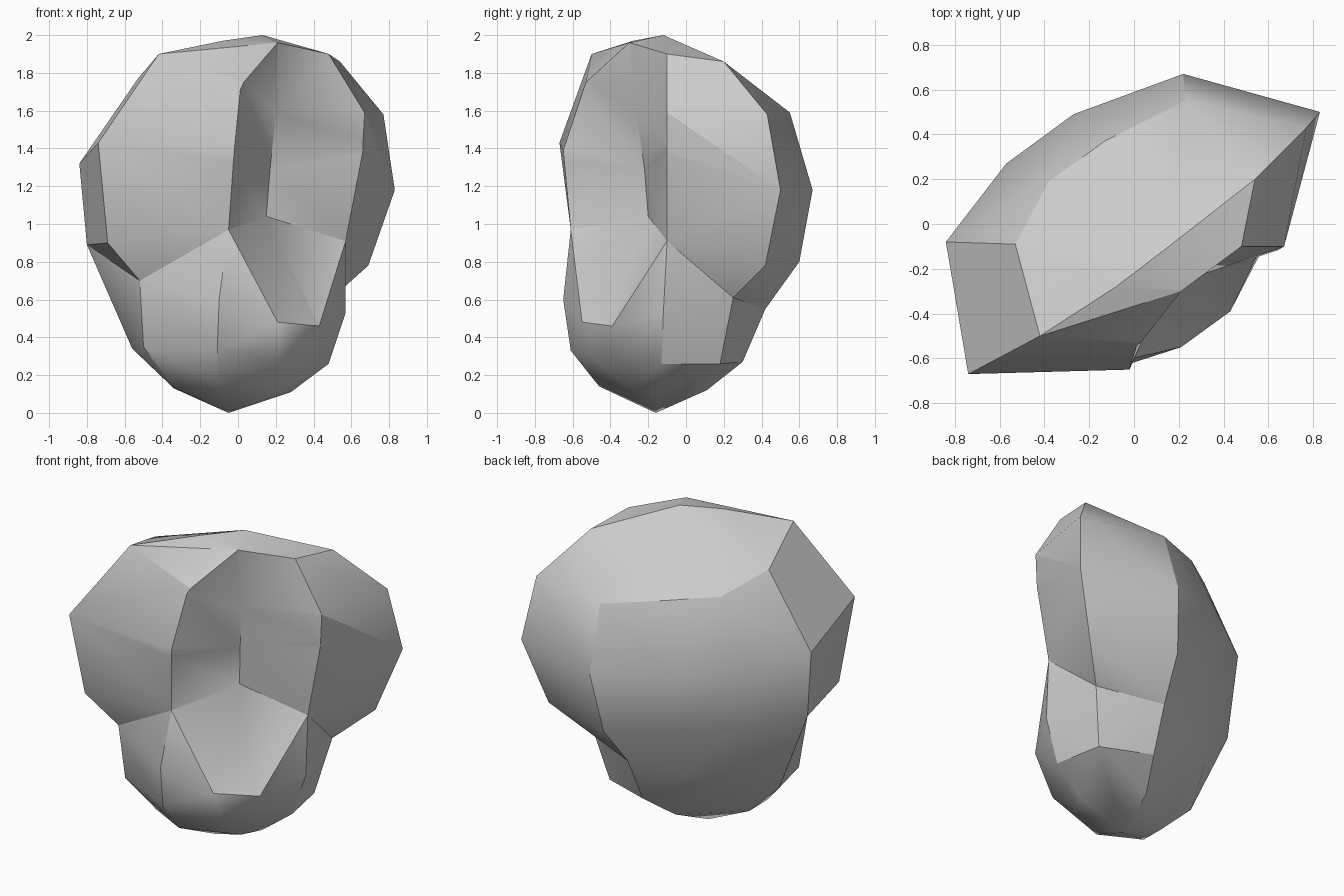
import bpy, bmesh, math
from mathutils import Vector

cube = bpy.data.objects.get("Cube")
if cube:
    bpy.data.objects.remove(cube, do_unlink=True)

grey = bpy.data.materials.new("stone_grey")
grey.use_nodes = True
colour = (0.6, 0.6, 0.6, 1)
grey.diffuse_color = colour
grey.node_tree.nodes["Principled BSDF"].inputs["Base Color"].default_value = colour


def finish(name, bm):
    """Turn a bmesh into a grey object."""
    bmesh.ops.recalc_face_normals(bm, faces=bm.faces)
    mesh = bpy.data.meshes.new(name)
    bm.to_mesh(mesh)
    bm.free()
    mesh.materials.append(grey)
    obj = bpy.data.objects.new(name, mesh)
    bpy.context.collection.objects.link(obj)
    return obj


def hull(name, points):
    """Convex faceted block wrapped around a few corner points."""
    bm = bmesh.new()
    for p in points:
        bm.verts.new(p)
    result = bmesh.ops.convex_hull(bm, input=bm.verts)
    spare = [g for g in result["geom_interior"] if isinstance(g, bmesh.types.BMVert)]
    bmesh.ops.delete(bm, geom=spare, context="VERTS")
    return finish(name, bm)


def flared_hollow(name, valley, rim, outer):
    """Closed cutter: walls from a valley line through the rim, capped outside."""
    bm = bmesh.new()
    deep = [bm.verts.new(v) for v in valley]
    cap = bm.verts.new(outer)
    # each rim corner springs from the valley point nearest in height
    roots = [min(deep, key=lambda v: abs(v.co.z - p[2])) for p in rim]
    ring = [bm.verts.new(r.co + (Vector(p) - r.co) * 1.3)
            for p, r in zip(rim, roots)]
    for i in range(len(ring)):
        p, q, a, b = ring[i - 1], ring[i], roots[i - 1], roots[i]
        bm.faces.new((a, p, q))
        if a != b:
            bm.faces.new((a, q, b))
        bm.faces.new((p, cap, q))
    return finish(name, bm)


def combine(target, other, operation):
    """Apply a boolean and discard the helper block."""
    other.hide_render = True
    mod = target.modifiers.new(operation, "BOOLEAN")
    mod.operation, mod.object, mod.solver = operation, other, "EXACT"
    bpy.ops.object.select_all(action="DESELECT")
    bpy.context.view_layer.objects.active = target
    target.select_set(True)
    bpy.ops.object.modifier_apply(modifier=mod.name)
    bpy.data.objects.remove(other, do_unlink=True)


# Corners shared by several parts
brow_left, brow_right = (0.48, -0.1, 1.9), (0.03, -0.53, 1.75)
brow_top = (0.21, -0.3, 1.96)
cheek_left, cheek_right = (0.67, -0.1, 1.59), (-0.02, -0.65, 1.39)
temple = (0.66, -0.1, 1.38)
waist_left, waist_right = (0.57, -0.1, 0.91), (-0.05, -0.61, 0.97)
lip_left, lip_right = (0.43, -0.39, 0.46), (0.21, -0.55, 0.48)
jaw_left, jaw_right = (0.5, 0.25, 0.61), (-0.52, -0.48, 0.7)
lobe_foot = (-0.8, -0.1, 0.89)
neck = (0.12, 0.42, 0.55)
nape = [(-0.2, 0.4, 0.83), (-0.5, 0.17, 0.83)]

# Upper mass: crown, two side lobes and the rounded back
crown = [(0.13, -0.12, 2), (-0.08, -0.28, 1.97), (-0.42, -0.5, 1.9),
         (-0.53, -0.09, 1.77), (0.54, 0.2, 1.86)]
left_lobe = [(0.77, 0.43, 1.58), (0.83, 0.5, 1.18), (0.69, 0.42, 0.78)]
right_lobe = [(-0.74, -0.67, 1.43), (-0.84, -0.08, 1.32),
              lobe_foot, (-0.69, -0.58, 0.9)]
back = [(0.23, 0.55, 1.59), (-0.13, 0.37, 1.64), (-0.38, 0.19, 1.66),
        (0.22, 0.67, 1.18), (-0.27, 0.49, 1.2), (-0.57, 0.27, 1.2),
        (0.17, 0.6, 0.8)]
body = hull("faceted_shell", crown + left_lobe + right_lobe + back + nape + [
    brow_left, brow_right, brow_top, cheek_left, cheek_right, temple,
    waist_left, waist_right, jaw_left, jaw_right, neck])

# Lower mass: narrower chin block tapering to one point
chin = [(-0.1, -0.65, 0.6), (-0.11, -0.61, 0.33), (-0.5, -0.44, 0.35),
        (0.22, -0.48, 0.28), (-0.35, -0.33, 0.14), (-0.1, -0.46, 0.14),
        (0.23, -0.29, 0.12), (-0.05, -0.16, 0), (0.28, -0.15, 0.11)]
jaw_sides = [(0.57, -0.12, 0.53), (0.48, -0.13, 0.26), (0.42, 0.18, 0.26),
             (-0.64, -0.15, 0.62), (-0.56, -0.15, 0.34), (-0.34, -0.16, 0.13)]
jaw_back = [neck, (0.1, 0.3, 0.27), (0, 0.11, 0.12),
            (-0.2, 0.31, 0.5), (-0.46, 0.1, 0.5)]
lower = hull("lower_block", chin + jaw_sides + jaw_back + nape + [
    lobe_foot, jaw_left, jaw_right, waist_left, waist_right, lip_left, lip_right])
combine(body, lower, "UNION")

# Hollow at the front, bounded by the rim corners
valley = [Vector((0.2, -0.26, 1.58)), Vector((0.17, -0.22, 1.29)),
          Vector((0.15, -0.2, 1.04))]
rim = [brow_top, brow_left, cheek_left, temple, waist_left, lip_left, lip_right,
       waist_right, cheek_right, brow_right]
hollow = flared_hollow("hollow_cutter", valley, rim, Vector((1.2, -1.2, 1.4)))
combine(body, hollow, "DIFFERENCE")

# Soft shading inside each facet group, crisp edges between them
bpy.ops.object.select_all(action="DESELECT")
body.select_set(True)
bpy.context.view_layer.objects.active = body
bpy.ops.object.shade_smooth_by_angle(angle=math.radians(30))
